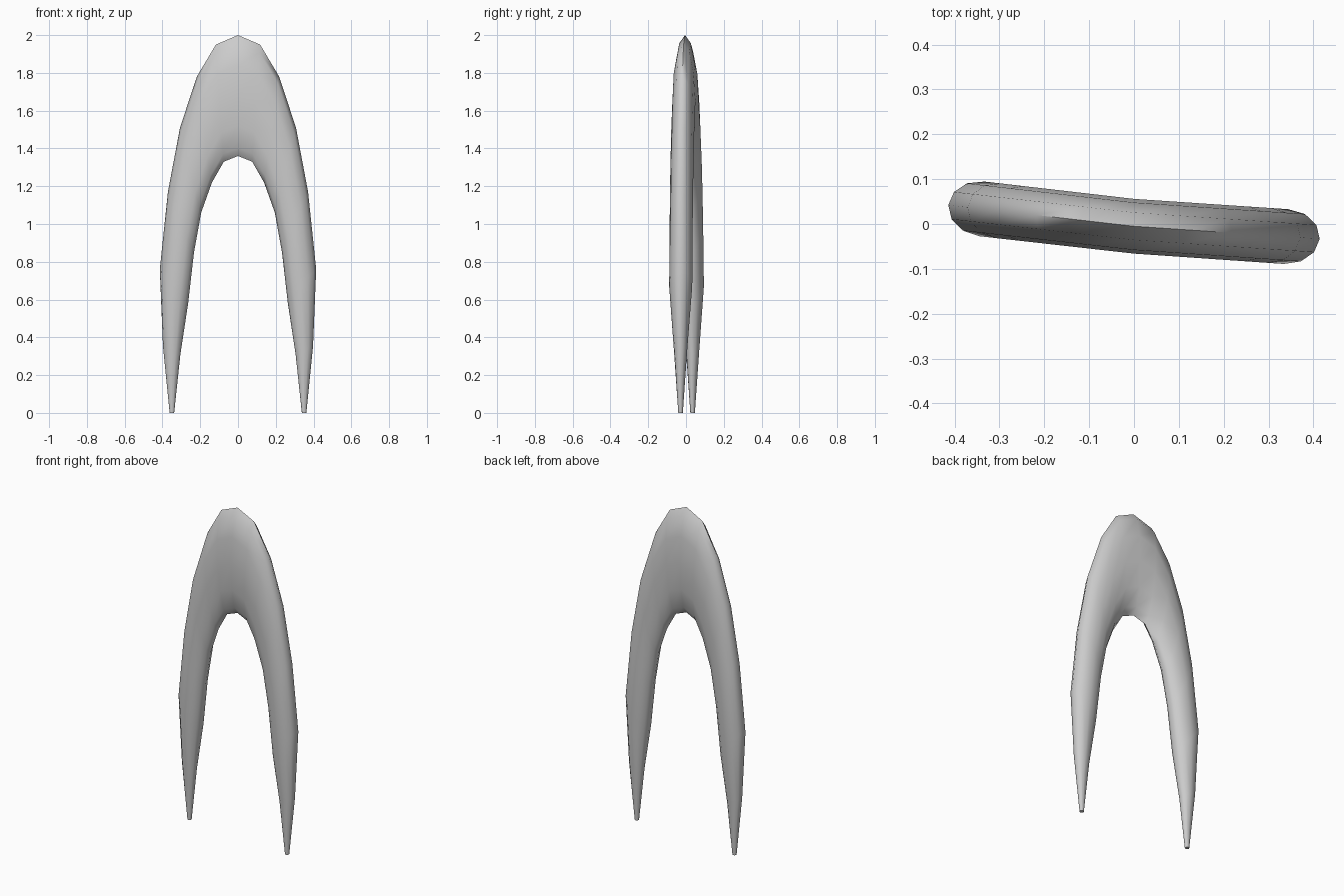
import bpy, bmesh, math
from mathutils import Vector

if "Cube" in bpy.data.objects:
    bpy.data.objects.remove(bpy.data.objects["Cube"])

SIDES = 12
# Half of the arch from crown to foot: outer x, outer z, inner x, inner z, half thickness
HALF = [
    (0.000, 2.00, 0.000, 1.36, 0.061),
    (0.117, 1.95, 0.075, 1.33, 0.061),
    (0.218, 1.78, 0.138, 1.22, 0.061),
    (0.307, 1.51, 0.195, 1.06, 0.061),
    (0.371, 1.17, 0.233, 0.85, 0.061),
    (0.414, 0.76, 0.264, 0.58, 0.061),
    (0.397, 0.35, 0.305, 0.31, 0.035),
    (0.362, 0.00, 0.338, 0.00, 0.012),
]


def ring(bm, station, side):
    """Elliptical section spanning the inner and outer edge, on the slightly bent plane."""
    ox, oz, ix, iz, t = station
    outer, inner = Vector((side * ox, 0, oz)), Vector((side * ix, 0, iz))
    mid, axis = (outer + inner) / 2, (outer - inner) / 2
    verts = []
    for k in range(SIDES):
        a = 2 * math.pi * k / SIDES
        p = mid + axis * math.cos(a)
        dy = t * math.sin(a)
        slope = 0.114 if p.x < 0 else 0.068
        verts.append(bm.verts.new((p.x + 0.09 * dy * (abs(mid.x) / 0.35),
                                   -0.005 - slope * p.x + dy, p.z)))
    return verts


# Tapered arch, swept from the left foot over the crown to the right foot
bm = bmesh.new()
rings = [ring(bm, s, -1) for s in reversed(HALF[1:])]
rings += [ring(bm, s, 1) for s in HALF]
for r0, r1 in zip(rings, rings[1:]):
    for k in range(SIDES):
        n = (k + 1) % SIDES
        bm.faces.new((r0[k], r0[n], r1[n], r1[k]))

# Flat feet
bm.faces.new(rings[0])
bm.faces.new(rings[-1])
bmesh.ops.recalc_face_normals(bm, faces=bm.faces)

mesh = bpy.data.meshes.new("arch")
bm.to_mesh(mesh)
bm.free()
arch = bpy.data.objects.new("arch", mesh)
bpy.context.collection.objects.link(arch)
bpy.context.view_layer.objects.active = arch
arch.select_set(True)
bpy.ops.object.shade_smooth_by_angle(angle=math.radians(70))
